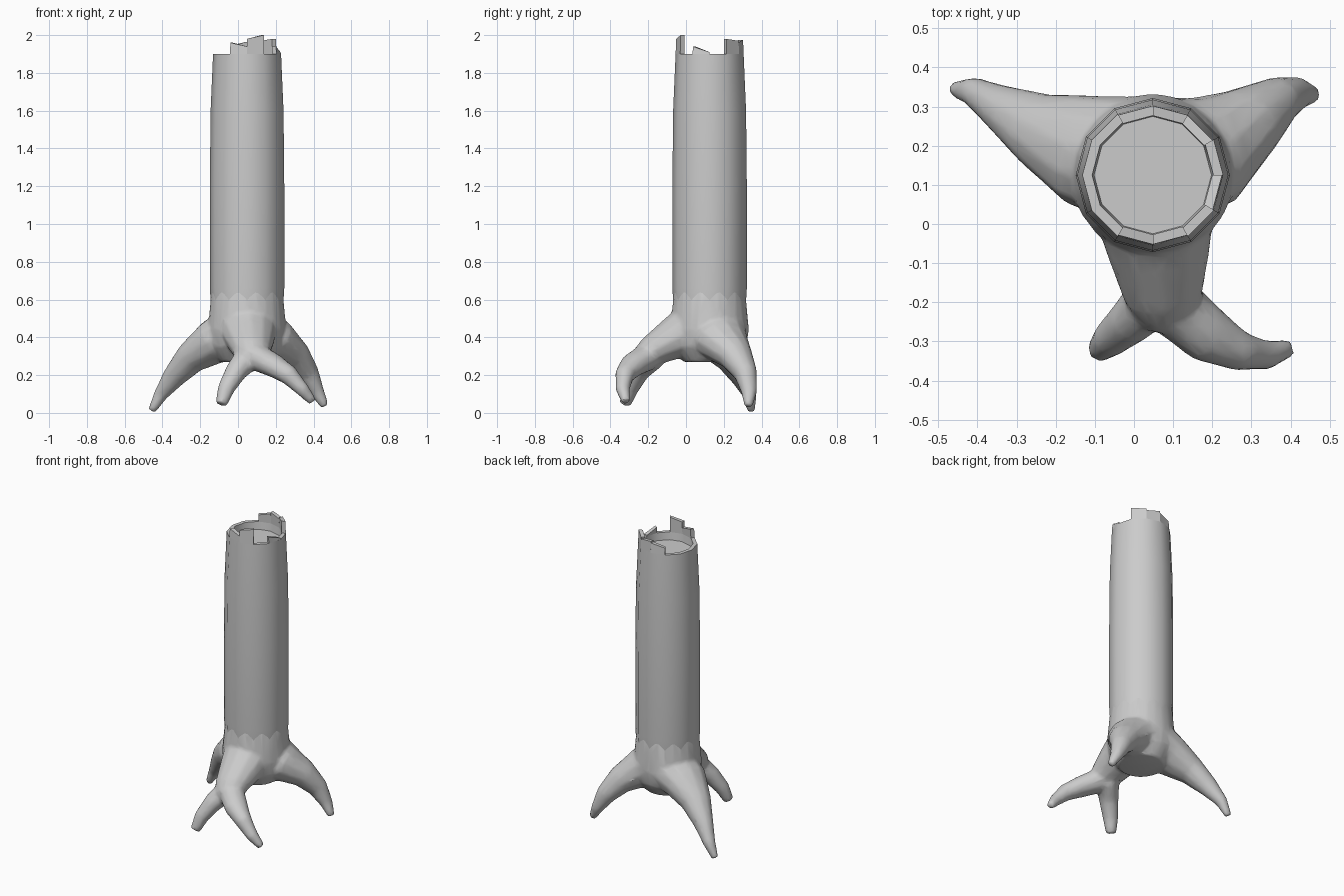
import bpy, bmesh
from math import cos, sin, radians, tau
from mathutils import Vector

if "Cube" in bpy.data.objects:
    bpy.data.objects.remove(bpy.data.objects["Cube"])

CX, CY = 0.048, 0.125          # trunk axis
SIDES = 12


def finish(bm, name):
    bmesh.ops.recalc_face_normals(bm, faces=bm.faces)
    me = bpy.data.meshes.new(name)
    bm.to_mesh(me)
    bm.free()
    ob = bpy.data.objects.new(name, me)
    bpy.context.collection.objects.link(ob)
    bpy.ops.object.select_all(action='DESELECT')
    ob.select_set(True)
    bpy.context.view_layer.objects.active = ob
    return ob


def bridge(bm, a, b):
    n = len(a)
    for i in range(n):
        j = (i + 1) % n
        bm.faces.new((a[i], a[j], b[j], b[i]))


def loft(bm, sections, n=12):
    """Closed tapering tube through (x, y, z, half width, half height)."""
    pts = [Vector(s[:3]) for s in sections]
    rings = []
    for i, s in enumerate(sections):
        t = (pts[min(i + 1, len(pts) - 1)] - pts[max(i - 1, 0)]).normalized()
        side = t.cross(Vector((0, 0, 1)))
        side = side.normalized() if side.length > 0.05 else Vector((1, 0, 0))
        up = side.cross(t)
        rings.append([bm.verts.new(pts[i] + side * s[3] * cos(tau * k / n)
                                   + up * s[4] * sin(tau * k / n)) for k in range(n)])
    for a, b in zip(rings, rings[1:]):
        bridge(bm, a, b)
    bm.faces.new(rings[0])
    bm.faces.new(rings[-1])


def polar(r, deg, z):
    return (CX + r * cos(radians(deg)), CY + r * sin(radians(deg)), z)


# hollow-topped trunk column
bm = bmesh.new()
profile = [(0.192, 0.58), (0.197, 0.66), (0.197, 1.2), (0.193, 1.6), (0.180, 1.9),
           (0.155, 1.9), (0.150, 1.85)]
rings = [[bm.verts.new(polar(r, 30 * k, z)) for k in range(SIDES)] for r, z in profile]
for a, b in zip(rings, rings[1:]):
    bridge(bm, a, b)
bm.faces.new(rings[-1])
finish(bm, "trunk")
bpy.ops.object.shade_smooth_by_angle(angle=radians(40))

# broken splinters on the rim: start angle, height at start, height at end
bm = bmesh.new()
splinters = [(90, 1.965, 1.945), (60, 1.96, 1.975), (30, 1.98, 1.97),
             (-30, 1.94, 1.91), (-90, 1.98, 2.0), (-120, 1.96, 1.94)]
for ang, z0, z1 in splinters:
    low, high = [], []
    for r, d, z in ((0.180, 0, z0), (0.180, 30, z1), (0.155, 30, z1), (0.155, 0, z0)):
        low.append(bm.verts.new(polar(r, ang + d, 1.899)))
        high.append(bm.verts.new(polar(r - 0.003, ang + d, z)))
    bridge(bm, low, high)
    bm.faces.new(high)
finish(bm, "rim_splinters")

# root base: core plus branching roots, fused and softened
bm = bmesh.new()
loft(bm, [(CX, CY, 0.66, 0.188, 0.188), (CX, CY, 0.56, 0.197, 0.197),
          (CX, CY, 0.44, 0.208, 0.208), (CX, CY, 0.35, 0.195, 0.195),
          (CX, CY, 0.27, 0.14, 0.14)], 24)
roots = {
    "back_left": [(0.03, 0.16, 0.45, 0.17, 0.15), (-0.13, 0.19, 0.375, 0.145, 0.12),
                  (-0.25, 0.245, 0.29, 0.095, 0.085), (-0.34, 0.297, 0.19, 0.06, 0.062),
                  (-0.41, 0.338, 0.095, 0.038, 0.038), (-0.457, 0.345, 0.01, 0.022, 0.022)],
    "back_right": [(0.06, 0.16, 0.45, 0.17, 0.15), (0.20, 0.19, 0.38, 0.145, 0.12),
                   (0.30, 0.265, 0.30, 0.095, 0.085), (0.37, 0.317, 0.205, 0.062, 0.062),
                   (0.42, 0.335, 0.11, 0.042, 0.038), (0.46, 0.33, 0.035, 0.022, 0.022)],
    "front": [(0.05, 0.05, 0.46, 0.16, 0.14), (0.065, -0.08, 0.385, 0.13, 0.11),
              (0.075, -0.19, 0.325, 0.10, 0.08), (0.085, -0.255, 0.285, 0.06, 0.05)],
    "front_left": [(0.06, -0.18, 0.30, 0.075, 0.075), (-0.01, -0.25, 0.22, 0.06, 0.057),
                   (-0.062, -0.295, 0.13, 0.047, 0.045), (-0.09, -0.323, 0.045, 0.032, 0.032)],
    "front_right": [(0.09, -0.20, 0.30, 0.08, 0.075), (0.19, -0.285, 0.25, 0.073, 0.063),
                    (0.27, -0.325, 0.20, 0.052, 0.053), (0.34, -0.335, 0.125, 0.038, 0.038),
                    (0.395, -0.318, 0.06, 0.024, 0.024)],
}
for path in roots.values():
    loft(bm, path)
base = finish(bm, "roots")
fuse = base.modifiers.new("fuse", 'REMESH')
fuse.mode = 'VOXEL'
fuse.voxel_size = 0.01
soften = base.modifiers.new("soften", 'SMOOTH')
soften.factor = 0.5
soften.iterations = 8
reduce = base.modifiers.new("reduce", 'DECIMATE')
reduce.ratio = 0.12
for m in ("fuse", "soften", "reduce"):
    bpy.ops.object.modifier_apply(modifier=m)
bpy.ops.object.shade_smooth_by_angle(angle=radians(60))
